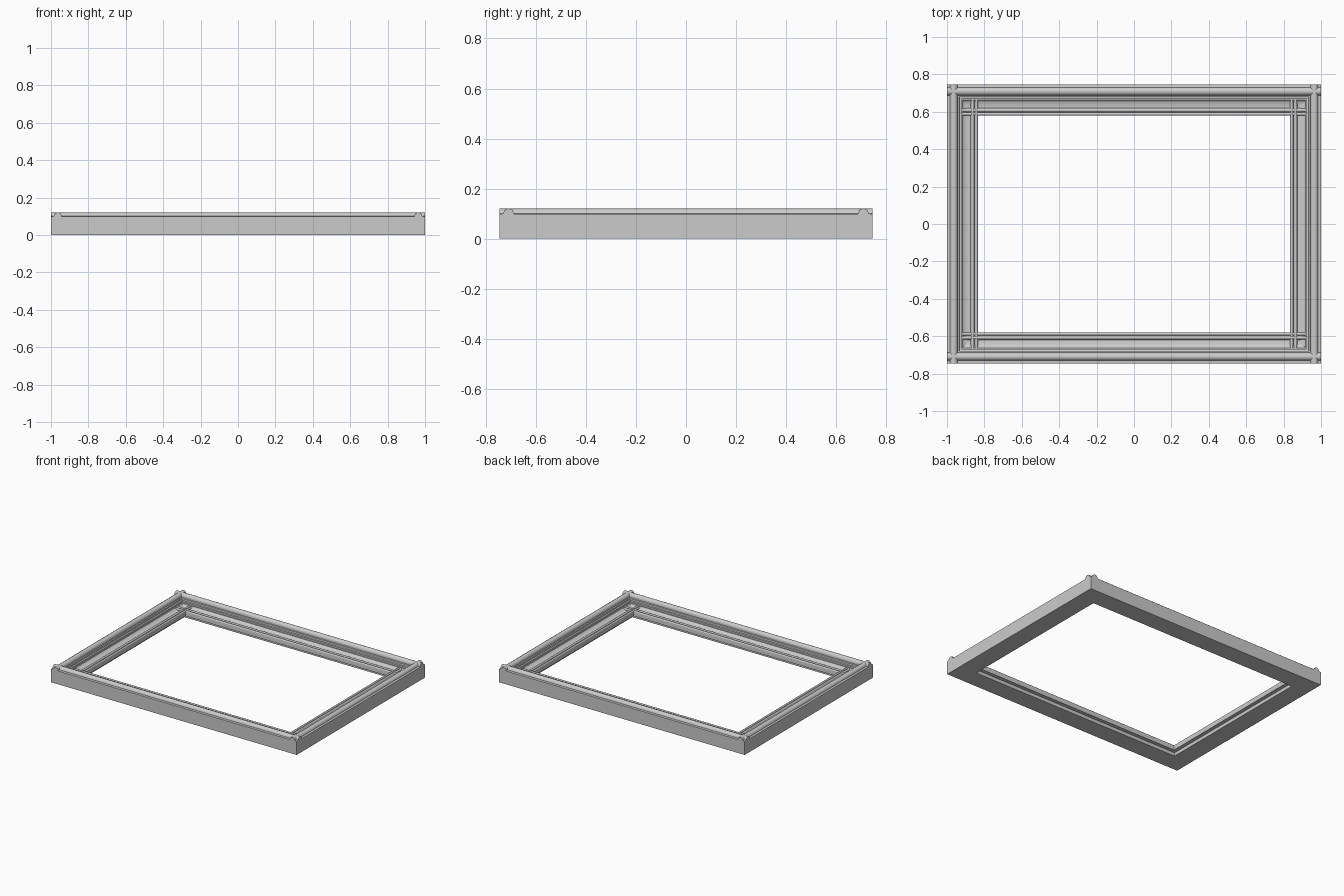
import bpy, bmesh, math
from mathutils import Vector

if "Cube" in bpy.data.objects:
    bpy.data.objects.remove(bpy.data.objects["Cube"])

HX, HY = 1.0, 0.745   # half size of the whole frame


def arc(cx, cz, rx, rz, a0, a1, n):
    """Points of an elliptical arc in (inset, height)."""
    return [(cx + rx * math.cos(math.radians(a0 + (a1 - a0) * i / n)),
             cz + rz * math.sin(math.radians(a0 + (a1 - a0) * i / n))) for i in range(n + 1)]


def rail(name, profile, along_x, sign, inset):
    """Square-ended moulding; profile is (distance in from the outer edge, height)."""
    half = (HX if along_x else HY) - inset
    edge = HY if along_x else HX
    bm = bmesh.new()
    rings = []
    for t in (-half, half):
        ring = []
        for d, z in profile:
            p = sign * (edge - d)
            ring.append(bm.verts.new(Vector((t, p, z) if along_x else (p, t, z))))
        rings.append(ring)
    n = len(profile)
    for i in range(n):
        j = (i + 1) % n
        bm.faces.new((rings[0][i], rings[0][j], rings[1][j], rings[1][i]))
    bm.faces.new(rings[0])
    bm.faces.new(rings[1][::-1])
    bmesh.ops.recalc_face_normals(bm, faces=bm.faces[:])
    mesh = bpy.data.meshes.new(name)
    bm.to_mesh(mesh)
    bm.free()
    ob = bpy.data.objects.new(name, mesh)
    bpy.context.collection.objects.link(ob)
    bpy.context.view_layer.objects.active = ob
    ob.select_set(True)
    bpy.ops.object.shade_smooth_by_angle(angle=math.radians(30))
    ob.select_set(False)


# Outer moulding: flat edge, rounded crest, stepped fall to the inside
outer = ([(0, 0), (0, 0.098), (0.012, 0.1)]
         + arc(0.036, 0.1, 0.021, 0.02, 180, 0, 10)
         + [(0.057, 0.092), (0.065, 0.09), (0.067, 0.08), (0.077, 0.078), (0.077, 0)])

# Inner moulding: cove, two beads, lip with a rebate underneath
inner = ([(0.075, 0), (0.075, 0.066), (0.082, 0.066)]
         + arc(0.125, 0.066, 0.043, 0.016, 180, 270, 6)
         + arc(0.137, 0.054, 0.009, 0.012, 180, 0, 8)
         + [(0.148, 0.052)]
         + arc(0.157, 0.055, 0.008, 0.01, 180, 0, 8)
         + [(0.165, 0.025), (0.138, 0.025), (0.138, 0)])

for part, profile, inset in (("outer", outer, 0), ("inner", inner, 0.075)):
    rail(part + "_rail_back", profile, True, 1, inset)
    rail(part + "_rail_front", profile, True, -1, inset)
    rail(part + "_rail_right", profile, False, 1, inset)
    rail(part + "_rail_left", profile, False, -1, inset)
